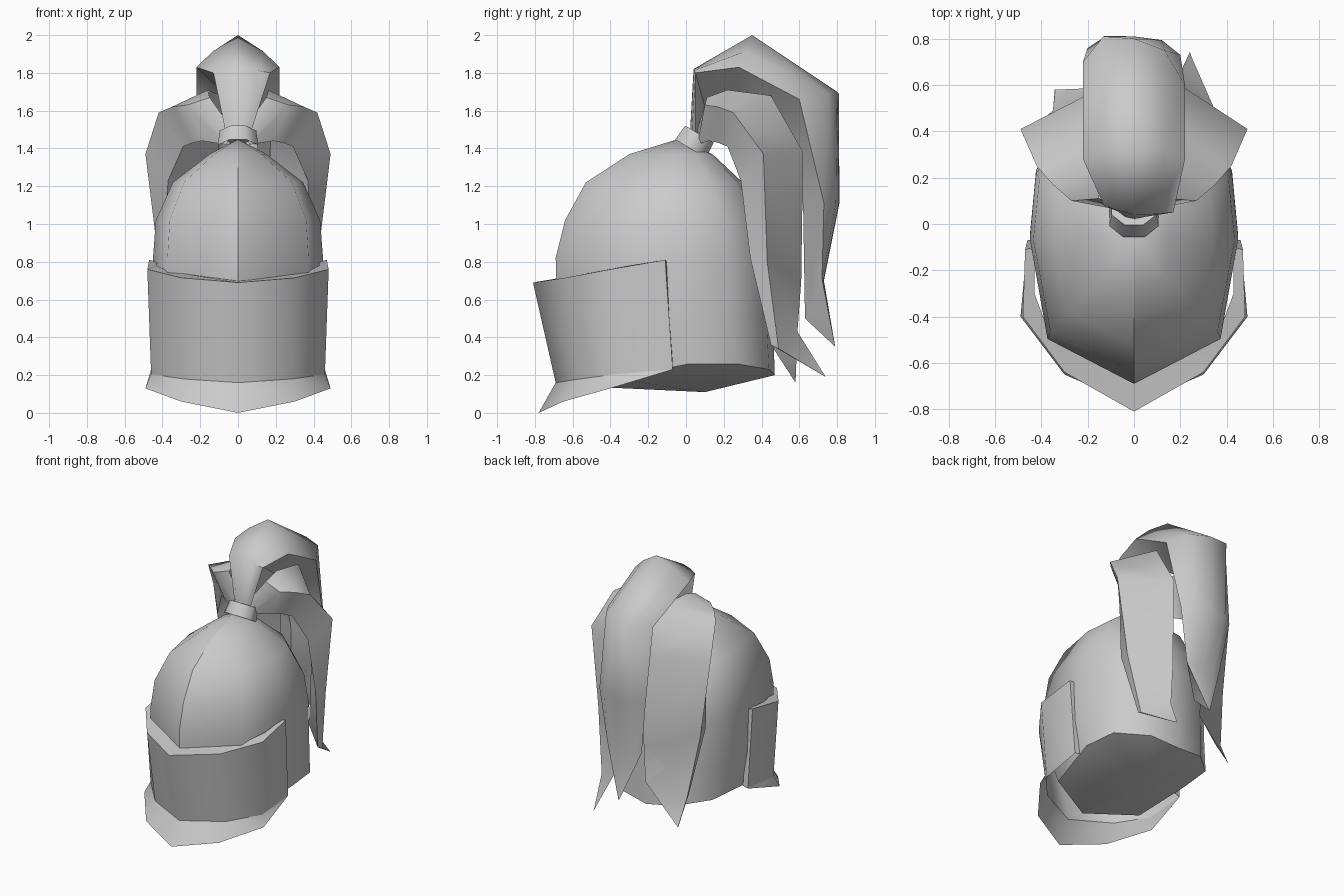
import bpy, bmesh, math
from mathutils import Vector, Matrix

if "Cube" in bpy.data.objects:
    bpy.data.objects.remove(bpy.data.objects["Cube"])


def finish(name, bm, angle=40):
    bmesh.ops.remove_doubles(bm, verts=bm.verts, dist=0.0005)
    bmesh.ops.recalc_face_normals(bm, faces=bm.faces)
    me = bpy.data.meshes.new(name)
    bm.to_mesh(me)
    bm.free()
    ob = bpy.data.objects.new(name, me)
    bpy.context.collection.objects.link(ob)
    bpy.ops.object.select_all(action='DESELECT')
    ob.select_set(True)
    bpy.context.view_layer.objects.active = ob
    bpy.ops.object.shade_smooth_by_angle(angle=math.radians(angle))
    return ob


def loft(bm, rows, closed=False):
    """Bridge rows of points with quads."""
    vs = [[bm.verts.new(p) for p in r] for r in rows]
    n = len(rows[0])
    for a, b in zip(vs, vs[1:]):
        for i in range(n if closed else n - 1):
            j = (i + 1) % n
            bm.faces.new((a[i], a[j], b[j], b[i]))
    return vs


def mirrored(half):
    """Half row starting on the centre line -> full row across x."""
    return [(-x, y, z) for x, y, z in reversed(half[1:])] + list(half)


def fan(bm, ring, p):
    v = bm.verts.new(p)
    for a, b in zip(ring, ring[1:] + ring[:1]):
        bm.faces.new((a, b, v))


# Skull: keeled dome, section as (width fraction, front-to-back fraction)
half = [(0, 0), (.83, .17), (1, .55), (.94, .8), (.5, .97), (0, 1)]
section = half + [(-x, t) for x, t in half[-2:0:-1]]
rim_z = [.14, .18, .26, .26, .23, .2, .23, .26, .26, .18]
rings = [(None, -.54, .47, .43), (.5, -.68, .46, .45), (.82, -.69, .45, .45),
         (1.02, -.64, .40, .435), (1.22, -.53, .30, .345), (1.37, -.30, .14, .15)]
bm = bmesh.new()
rows = [[(x * w, f + t * (b - f), rim_z[i] if z is None else z)
         for i, (x, t) in enumerate(section)] for z, f, b, w in rings]
vs = loft(bm, rows, closed=True)
fan(bm, vs[-1], (0, -.04, 1.45))
# Bulging underside
fan(bm, vs[0], (0, .1, .11))
skull = finish("helmet_skull", bm, 60)
# Sharp keel down the front
me = skull.data
for e in me.edges:
    a, b = (me.vertices[i].co for i in e.vertices)
    if abs(a.x) + abs(b.x) < .001 and min(a.y, b.y) < -.2:
        e.use_edge_sharp = True

# Face guard: top shelf, wall and rear returns
shelf = [(0, -.66, .70), (.37, -.46, .75), (.43, -.30, .78), (.43, -.10, .80)]
brow = [(0, -.81, .69), (.30, -.64, .715), (.48, -.40, .76), (.47, -.11, .81)]
chin = [(0, -.69, .16), (.29, -.56, .18), (.46, -.37, .205), (.46, -.07, .23)]
bm = bmesh.new()
loft(bm, [mirrored(r) for r in (shelf, brow, chin)])
for s in (-1, 1):
    loft(bm, [[(s * .47, -.11, .81), (s * .43, -.10, .80)],
              [(s * .46, -.07, .23), (s * .42, -.07, .24)]])
finish("face_guard", bm, 65)

# Flared chin lip
lip = [(0, -.78, .00), (.30, -.65, .06), (.49, -.40, .13), (.46, -.07, .23)]
bm = bmesh.new()
loft(bm, [mirrored(r) for r in (chin, lip)])
finish("chin_lip", bm, 65)

# Plume socket: short tilted collar
bm = bmesh.new()
m = Matrix.Translation((0, .048, 1.437)) @ Matrix.Rotation(math.radians(-31), 4, 'X')
rows = []
for r, h in ((.115, -.045), (.105, .045)):
    rows.append([m @ Vector((r * math.cos(k * math.pi / 4 + math.pi / 8),
                             r * .9 * math.sin(k * math.pi / 4 + math.pi / 8), h))
                 for k in range(8)])
top = loft(bm, rows, closed=True)[-1]
bm.faces.new(top)
finish("plume_socket", bm, 50)

# Centre feather: ridge y z, edge y z, half width, underside keel y z, bulge
spine = [(.02, 1.46, .05, 1.46, .06, .06, 1.46, .3),
         (.04, 1.82, .05, 1.80, .17, .10, 1.62, .3),
         (.35, 2.0, .28, 1.83, .22, .30, 1.66, .5),
         (.80, 1.70, .60, 1.66, .22, .52, 1.50, .25),
         (.81, 1.11, .73, 1.11, .20, .62, 1.10, .2),
         (.73, .70, .72, .71, .14, .63, .50, .2),
         (.79, .35, .79, .35, .002, .79, .35, .2)]
# The left edge is swept further back than the right: (dx, dy) per row
sweep = [(0, 0), (.04, .03), (0, 0), (0, .1), (0, .03), (0, 0), (0, 0)]
bm = bmesh.new()
rows = []
for (ry, rz, ey, ez, w, ky, kz, k), (dx, dy) in zip(spine, sweep):
    row = mirrored([(0, ry, rz), (w * .6, ry + (ey - ry) * k, rz + (ez - rz) * k),
                    (w, ey, ez)])
    for i, f in ((0, 1), (1, .6)):
        x, y, z = row[i]
        row[i] = (x + dx * f, y + dy * f, z)
    rows.append(row + [(0, ky, kz)])
loft(bm, rows, closed=True)
finish("centre_feather", bm, 65)

# Side feathers: rows of front edge, ridge, back edge (closed behind)
side = [
    [(.06, .06, 1.42), (.09, .07, 1.48), (.03, .06, 1.50)],
    [(.19, .12, 1.44), (.27, .10, 1.63), (.15, .11, 1.67)],
    [(.24, .17, 1.43), (.35, .17, 1.62), (.16, .22, 1.71)],
    [(.29, .22, 1.41), (.42, .25, 1.59), (.18, .45, 1.68)],
    [(.37, .29, 1.23), (.49, .41, 1.37), (.17, .62, 1.38)],
    [(.40, .34, .82), (.42, .43, .80), (.17, .61, .70)],
    [(.34, .45, .36), (.35, .49, .34), (.17, .59, .43)],
]
for name, s, tip, inner in (("right_feather", 1, (.24, .74, .19), 0),
                            ("left_feather", -1, (.34, .58, .16), .09)):
    bm = bmesh.new()
    rows = []
    for i, r in enumerate(side):
        row = [(s * x, y, z) for x, y, z in r]
        if i > 2:  # left vane reaches further across the back
            row[2] = (s * (r[2][0] - inner), r[2][1], r[2][2])
        rows.append(row)
    rows.append([(s * tip[0] + d, tip[1], tip[2]) for d in (-.002, 0, .002)])
    loft(bm, rows, closed=True)
    finish(name, bm, 60)
